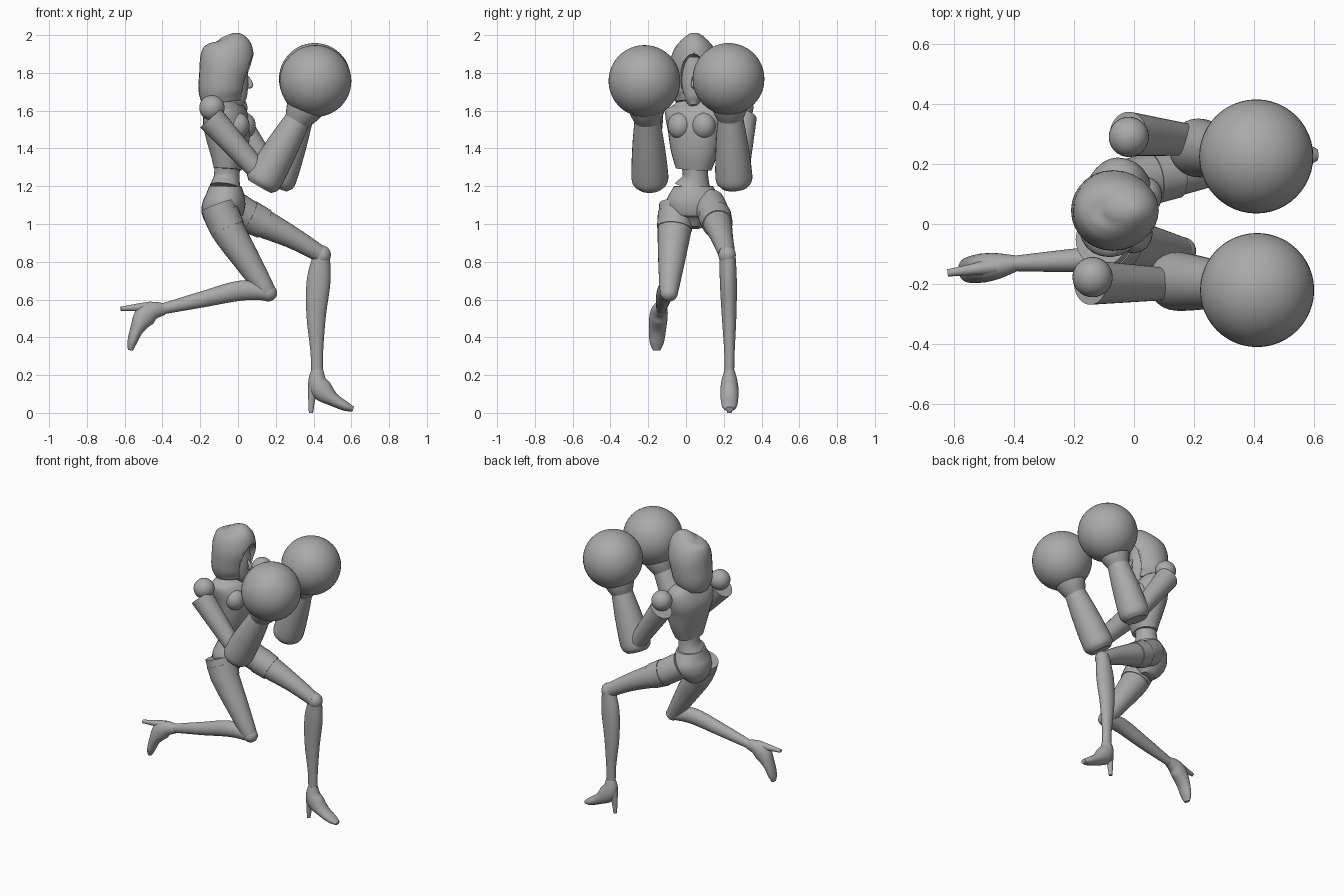
import bpy, bmesh, math
from mathutils import Vector, Matrix

cube = bpy.data.objects.get("Cube")
if cube:
    bpy.data.objects.remove(cube)

grey = bpy.data.materials.new("plain_grey")
grey.use_nodes = True
grey.diffuse_color = (0.4, 0.4, 0.4, 1)
grey.node_tree.nodes["Principled BSDF"].inputs["Base Color"].default_value = (0.4, 0.4, 0.4, 1)


def finish(name, bm, angle=40):
    bmesh.ops.recalc_face_normals(bm, faces=bm.faces)
    mesh = bpy.data.meshes.new(name)
    bm.to_mesh(mesh)
    bm.free()
    mesh.materials.append(grey)
    ob = bpy.data.objects.new(name, mesh)
    bpy.context.collection.objects.link(ob)
    bpy.context.view_layer.objects.active = ob
    bpy.ops.object.select_all(action='DESELECT')
    ob.select_set(True)
    bpy.ops.object.shade_smooth_by_angle(angle=math.radians(angle))
    return ob


def spline(rows, steps):
    """Smooth Catmull-Rom samples through the stations."""
    rows = [Vector(r) for r in rows]
    ext = [2 * rows[0] - rows[1]] + rows + [2 * rows[-1] - rows[-2]]
    out = []
    for a, b, c, d in zip(ext, ext[1:], ext[2:], ext[3:]):
        for i in range(steps):
            t = i / steps
            out.append(b + 0.5 * t * (c - a + t * (2 * a - 5 * b + 4 * c - d + t * (3 * (b - c) + d - a))))
    return out + [rows[-1]]


def loft(name, rows, side=(0, 1, 0), power=1.0, steps=4, sides=28):
    """Tube through stations (x, y, z, side radius, depth radius)."""
    pts = spline(rows, steps)
    bm = bmesh.new()
    rings = []
    for i, p in enumerate(pts):
        centre = Vector(p[:3])
        tan = (Vector(pts[min(i + 1, len(pts) - 1)][:3]) - Vector(pts[max(i - 1, 0)][:3])).normalized()
        s = Vector(side)
        s = (s - tan * s.dot(tan)).normalized()
        n = s.cross(tan)
        ring = []
        for k in range(sides):
            a = math.tau * k / sides
            u, v = (math.copysign(abs(f) ** power, f) for f in (math.cos(a), math.sin(a)))
            ring.append(bm.verts.new(centre + s * u * p[3] + n * v * p[4]))
        rings.append(ring)
    for r0, r1 in zip(rings, rings[1:]):
        for k in range(sides):
            j = (k + 1) % sides
            bm.faces.new((r0[k], r0[j], r1[j], r1[k]))
    bm.faces.new(rings[0])
    bm.faces.new(rings[-1])
    return finish(name, bm)


def limb(name, *rows, **kw):
    """Round tube through stations (x, y, z, radius)."""
    return loft(name, [r + (r[3],) for r in rows], **kw)


def ball(name, loc, size, turn=0, seg=32):
    bm = bmesh.new()
    bmesh.ops.create_uvsphere(bm, u_segments=seg, v_segments=seg // 2, radius=1)
    m = Matrix.Translation(loc) @ Matrix.Rotation(turn, 4, 'Z') @ Matrix.Diagonal((*size, 1))
    bmesh.ops.transform(bm, matrix=m, verts=bm.verts)
    return finish(name, bm)


# Torso, turned slightly towards its right
shoulder_line = Vector((0.25, 0.97, 0))
chest_dir = Vector((0.97, -0.25, 0))
loft("rib_cage", [(-0.055, 0.04, 1.29, 0.095, 0.07), (-0.05, 0.045, 1.38, 0.125, 0.095),
                  (-0.055, 0.05, 1.48, 0.145, 0.115), (-0.065, 0.055, 1.56, 0.165, 0.115),
                  (-0.07, 0.055, 1.62, 0.16, 0.09), (-0.07, 0.05, 1.66, 0.1, 0.06)],
     side=shoulder_line, power=0.85)
for label, s in (("left", 1), ("right", -1)):
    spot = Vector((-0.06, 0.05, 1.52)) + shoulder_line * 0.065 * s + chest_dir * 0.08
    ball(label + "_bust", spot, (0.06, 0.065, 0.07), math.atan2(-0.25, 0.97), 24)
limb("neck", (-0.07, 0.05, 1.6, 0.05), (-0.05, 0.045, 1.72, 0.045))
loft("waist", [(-0.055, 0.045, 1.34, 0.075, 0.07), (-0.06, 0.05, 1.25, 0.068, 0.068),
               (-0.067, 0.04, 1.195, 0.1, 0.083)])
loft("pelvis", [(-0.067, 0.04, 1.2, 0.103, 0.086), (-0.07, 0.04, 1.12, 0.145, 0.11),
                (-0.088, 0.04, 1.05, 0.125, 0.105), (-0.08, 0.04, 0.98, 0.04, 0.05)])

# Head: bobbed hair hollowed at the front, with a face inside
hair = loft("hair", [(-0.08, 0.045, 1.645, 0.1, 0.105), (-0.085, 0.045, 1.7, 0.125, 0.124),
                     (-0.075, 0.045, 1.78, 0.134, 0.132), (-0.06, 0.045, 1.86, 0.13, 0.142),
                     (-0.05, 0.045, 1.93, 0.105, 0.13), (-0.052, 0.045, 1.975, 0.066, 0.095),
                     (-0.06, 0.045, 1.998, 0.02, 0.03)])
cutter = ball("face_cutter", (0.075, 0.04, 1.75), (0.1, 0.075, 0.15))
cutter.hide_render = True
cutter.hide_viewport = True
cut = hair.modifiers.new("face_opening", 'BOOLEAN')
cut.operation = 'DIFFERENCE'
cut.object = cutter
loft("face", [(0.015, 0.04, 1.625, 0.018, 0.02), (0.0, 0.04, 1.66, 0.045, 0.05),
              (-0.02, 0.04, 1.75, 0.072, 0.075), (-0.03, 0.04, 1.88, 0.07, 0.075)])
limb("nose", (0.05, 0.04, 1.78, 0.008), (0.068, 0.04, 1.735, 0.013), (0.05, 0.04, 1.725, 0.008), sides=12)

# Arms: shoulder ball, flared sleeve, wide forearm, flared cuff, round glove
arms = {
    "right": ((-0.138, -0.177, 1.615), (-0.145, -0.195, 1.56), (0.13, -0.2, 1.255),
              (0.13, -0.19, 1.225), (0.315, -0.205, 1.55), (0.41, -0.22, 1.757)),
    "left": ((-0.017, 0.29, 1.615), (-0.02, 0.3, 1.56), (0.19, 0.28, 1.255),
             (0.205, 0.255, 1.225), (0.33, 0.235, 1.56), (0.407, 0.225, 1.768)),
}
for label, (shoulder, top, elbow, base, wrist, glove) in arms.items():
    ball(label + "_shoulder", shoulder, (0.067,) * 3)
    limb(label + "_upper_arm", top + (0.074,), elbow + (0.052,))
    axis = (Vector(wrist) - Vector(base)).normalized()
    along = lambda d: tuple(Vector(base) + axis * d)
    reach = (Vector(wrist) - Vector(base)).length
    limb(label + "_forearm", along(-0.03) + (0.07,), along(0) + (0.094,),
         along(0.06) + (0.097,), along(reach * 0.6) + (0.085,), along(reach) + (0.068,))
    limb(label + "_cuff", along(reach - 0.01) + (0.066,), along(reach + 0.04) + (0.088,),
         along(reach + 0.1) + (0.105,))
    ball(label + "_glove", glove, (0.19,) * 3, seg=48)


# Shoe in a side-on frame: x forward and z up from the ankle
def shoe(label, ankle, pitch, yaw):
    m = Matrix.Translation(ankle) @ Matrix.Rotation(yaw, 4, 'Z') @ Matrix.Rotation(pitch, 4, 'Y')
    parts = {
        "shoe": [(0, 0.01, 0.026, 0.031), (0, -0.05, 0.042, 0.048), (0.025, -0.1, 0.048, 0.058),
                 (0.085, -0.15, 0.046, 0.036), (0.15, -0.185, 0.038, 0.025), (0.19, -0.2, 0.02, 0.013)],
        "shoe_heel": [(-0.015, -0.06, 0.03, 0.036), (-0.028, -0.13, 0.02, 0.021),
                      (-0.034, -0.22, 0.012, 0.011)],
    }
    for part, rows in parts.items():
        ob = loft(label + "_" + part, [(x, 0, z, s, d) for x, z, s, d in rows])
        ob.data.transform(m)


# Left leg, planted in front
limb("left_thigh", (-0.05, 0.12, 1.11, 0.085), (0.07, 0.155, 1.035, 0.083),
     (0.28, 0.19, 0.932, 0.059), (0.43, 0.215, 0.845, 0.045))
limb("left_thigh_band", (0.06, 0.153, 1.04, 0.088), (0.14, 0.167, 1.0, 0.081))
ball("left_knee", (0.445, 0.218, 0.835), (0.047, 0.046, 0.052), seg=24)
loft("left_shin", [(0.443, 0.22, 0.84, 0.042, 0.044), (0.427, 0.224, 0.7, 0.045, 0.063),
                   (0.414, 0.228, 0.52, 0.039, 0.052), (0.417, 0.23, 0.33, 0.028, 0.034),
                   (0.418, 0.23, 0.22, 0.025, 0.031)])
shoe("left", (0.42, 0.23, 0.22), 0, 0)

# Right leg, folded back and off the ground
limb("right_thigh", (-0.108, -0.05, 1.1, 0.092), (-0.06, -0.06, 0.98, 0.09),
     (0.04, -0.075, 0.82, 0.073), (0.135, -0.088, 0.67, 0.053), (0.16, -0.09, 0.63, 0.045))
limb("right_thigh_band", (-0.09, -0.053, 1.055, 0.096), (-0.055, -0.061, 0.975, 0.093))
ball("right_knee", (0.16, -0.09, 0.635), (0.047, 0.047, 0.045), seg=24)
loft("right_shin", [(0.165, -0.09, 0.635, 0.042, 0.04), (0.02, -0.105, 0.648, 0.045, 0.053),
                    (-0.18, -0.12, 0.603, 0.04, 0.043), (-0.41, -0.132, 0.548, 0.025, 0.028)])
shoe("right", (-0.4, -0.132, 0.548), math.radians(82), math.radians(8))
